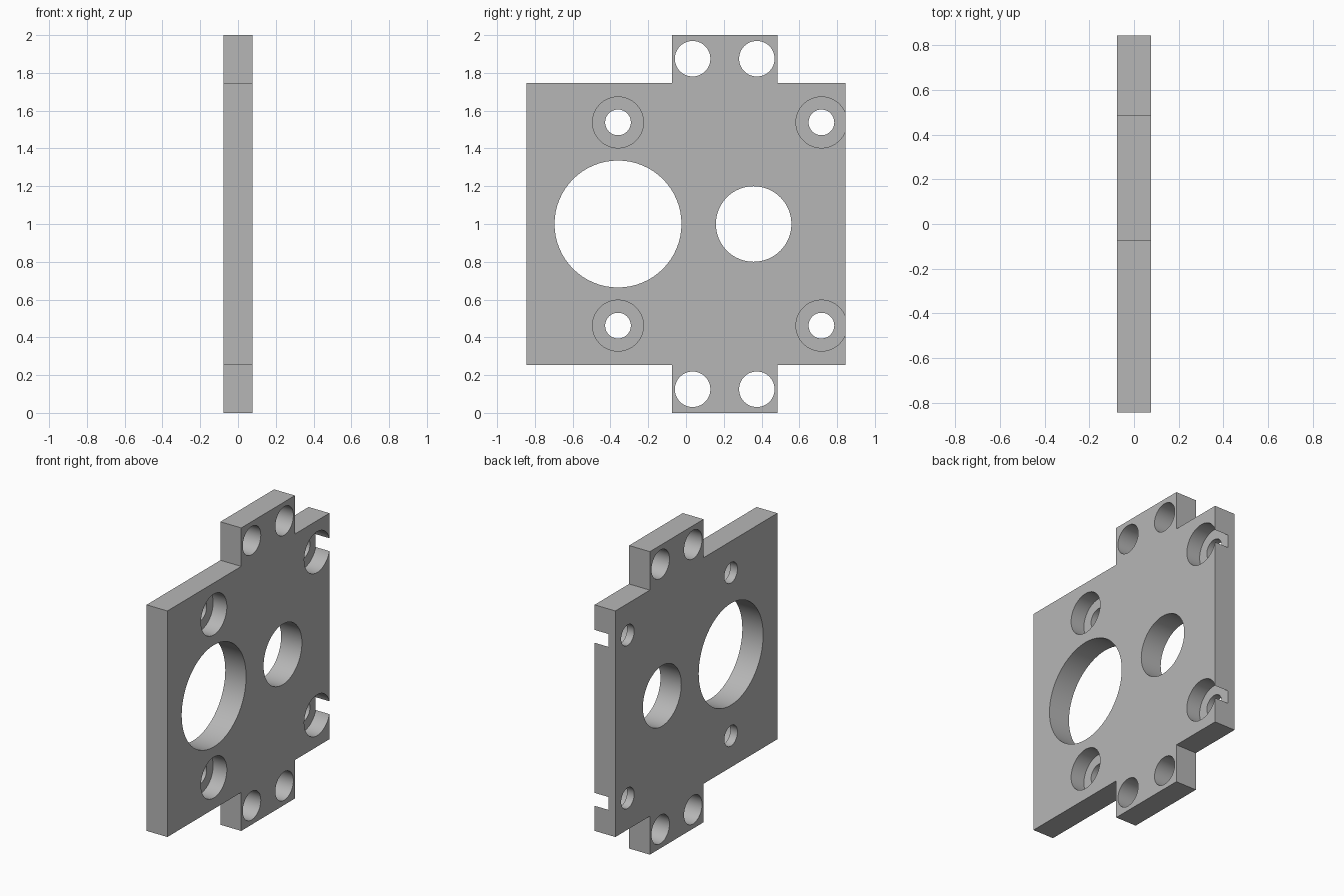
import bpy
import bmesh
import math

cube = bpy.data.objects.get("Cube")
if cube:
    bpy.data.objects.remove(cube, do_unlink=True)

HALF_X, HALF_Y, MID_Z = 0.076, 0.845, 1.0
BODY_Z = 0.746                      # half height of the main body
TAB_Y0, TAB_Y1 = -0.075, 0.485      # tab width range
BORE_FLOOR = HALF_X - 0.1           # counterbores are sunk from the +x face

grey = bpy.data.materials.new("metal_grey")
grey.use_nodes = True
colour = (0.47, 0.47, 0.47, 1)
grey.diffuse_color = colour
grey.node_tree.nodes["Principled BSDF"].inputs["Base Color"].default_value = colour

# Plate outline: upper half, mirrored for the lower half, extruded along x
upper = [(-HALF_Y, BODY_Z), (TAB_Y0, BODY_Z), (TAB_Y0, 1), (TAB_Y1, 1),
         (TAB_Y1, BODY_Z), (HALF_Y, BODY_Z)]
outline = upper + [(y, -z) for y, z in reversed(upper)]
bm = bmesh.new()
face = bm.faces.new([bm.verts.new((-HALF_X, y, MID_Z + z)) for y, z in outline])
extruded = bmesh.ops.extrude_face_region(bm, geom=[face])["geom"]
bmesh.ops.translate(bm, vec=(2 * HALF_X, 0, 0),
                    verts=[v for v in extruded if isinstance(v, bmesh.types.BMVert)])
bmesh.ops.recalc_face_normals(bm, faces=bm.faces)
mesh = bpy.data.meshes.new("mounting_plate")
bm.to_mesh(mesh)
bm.free()
mesh.materials.append(grey)
plate = bpy.data.objects.new("mounting_plate", mesh)
bpy.context.collection.objects.link(plate)
bpy.context.view_layer.objects.active = plate
plate.select_set(True)


def drill(y, z, radius, x0=-0.2, x1=0.2):
    """Cut a round hole along x between x0 and x1."""
    bpy.ops.mesh.primitive_cylinder_add(
        vertices=64, radius=radius, depth=x1 - x0,
        location=((x0 + x1) / 2, y, MID_Z + z), rotation=(0, math.pi / 2, 0))
    cutter = bpy.context.object
    cutter.name = "hole_cutter"
    cutter.hide_render = True
    cutter.data.materials.append(grey)
    bpy.context.view_layer.objects.active = plate
    mod = plate.modifiers.new("hole", "BOOLEAN")
    mod.operation = "DIFFERENCE"
    mod.solver = "EXACT"
    mod.object = cutter
    bpy.ops.object.modifier_apply(modifier=mod.name)
    bpy.data.objects.remove(cutter, do_unlink=True)


# Large and small central openings
drill(-0.36, 0, 0.336)
drill(0.358, 0, 0.2)

for side in (1, -1):
    # Tab holes
    for y in (0.035, 0.375):
        drill(y, side * 0.875, 0.094)
    # Counterbored screw holes; the outer pair breaks through the edge
    for y in (-0.36, 0.717):
        drill(y, side * 0.538, 0.135, x0=BORE_FLOOR)
        drill(y, side * 0.538, 0.068)

bpy.ops.object.select_all(action="DESELECT")
plate.select_set(True)
bpy.context.view_layer.objects.active = plate
bpy.ops.object.shade_smooth_by_angle(angle=math.radians(30))
